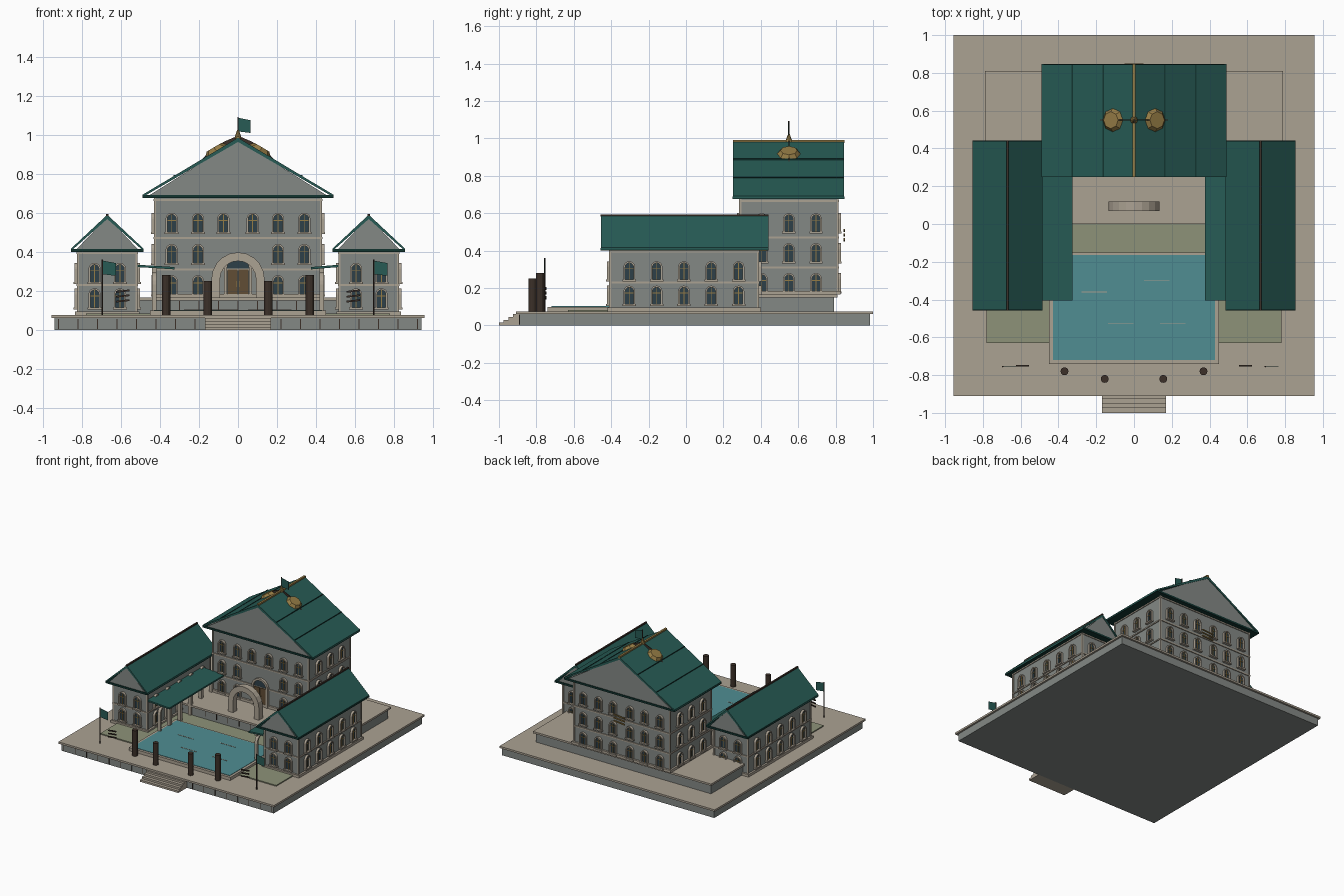
import bpy, bmesh, math
from mathutils import Matrix

if "Cube" in bpy.data.objects:
    bpy.data.objects.remove(bpy.data.objects["Cube"])

def mat(name, r, g, b):
    m = bpy.data.materials.new(name)
    m.diffuse_color = (r, g, b, 1)
    m.use_nodes = True
    m.node_tree.nodes["Principled BSDF"].inputs["Base Color"].default_value = m.diffuse_color
    return m

WALL = mat("wall_grey", .23, .25, .235)
STONE = mat("tan_stone", .41, .36, .29)
ROOF = mat("roof_green", .02, .105, .09)
TRIM = mat("dark_green", .006, .035, .03)
WATER = mat("water", .08, .27, .29)
LAWN = mat("lawn", .27, .29, .19)
GOLD = mat("gold", .30, .20, .06)
GLASS = mat("glass", .026, .05, .065)
WOOD = mat("door_wood", .12, .075, .035)
DARK = mat("dark_wood", .045, .03, .022)

def obj(name, mesh, loc=(0, 0, 0), rot=(0, 0, 0)):
    o = bpy.data.objects.new(name, mesh)
    o.location, o.rotation_euler = loc, rot
    bpy.context.collection.objects.link(o)
    return o

def extrude_mesh(name, pieces):
    """Each piece: (x-z outline, y0, y1, material)."""
    me, bm, mats = bpy.data.meshes.new(name), bmesh.new(), []
    for pts, y0, y1, m in pieces:
        if m not in mats:
            mats.append(m)
            me.materials.append(m)
        a = [bm.verts.new((x, y0, z)) for x, z in pts]
        b = [bm.verts.new((x, y1, z)) for x, z in pts]
        fs = [bm.faces.new(a), bm.faces.new(b[::-1])]
        for i in range(len(a)):
            j = (i + 1) % len(a)
            fs.append(bm.faces.new((a[i], b[i], b[j], a[j])))
        for f in fs:
            f.material_index = mats.index(m)
    bmesh.ops.recalc_face_normals(bm, faces=bm.faces)
    bm.to_mesh(me)
    bm.free()
    return me

def rect(x0, x1, z0, z1):
    return [(x0, z0), (x0, z1), (x1, z1), (x1, z0)]

def box(name, x0, x1, y0, y1, z0, z1, m):
    return obj(name, extrude_mesh(name, [(rect(x0, x1, z0, z1), y0, y1, m)]))

def arch(w, h, z=0, n=10):
    r = w / 2
    arc = [(-r * math.cos(math.pi * i / n), z + h - r + r * math.sin(math.pi * i / n)) for i in range(n + 1)]
    return [(-r, z)] + arc + [(r, z)]

def arch_band(w, h, t, z=0):
    return arch(w, h, z) + arch(w - 2 * t, h - t, z)[::-1]

def cyl(name, loc, h, r, m, r2=None, n=12, rot=(0, 0, 0)):
    me, bm = bpy.data.meshes.new(name), bmesh.new()
    bmesh.ops.create_cone(bm, cap_ends=True, segments=n, radius1=r, radius2=r if r2 is None else r2,
                          depth=h, matrix=Matrix.Translation((0, 0, h / 2)))
    bm.to_mesh(me)
    bm.free()
    me.materials.append(m)
    return obj(name, me, loc, rot)

# Base, steps, lawn and pool
box("base", -.94, .94, -.89, .985, 0, .06, WALL)
box("base_cap", -.955, .955, -.91, 1, .06, .075, STONE)
for i in range(4):
    box("front_step", -.17, .17, -1 + i * .025, -.88, i * .015, (i + 1) * .015, STONE)
for i in range(8):
    for s in (-1, 1):
        x = s * (.22 + i * .1)
        if abs(x) < .93:
            box("base_joint", x - .002, x + .002, -.892, -.88, .005, .055, DARK)
box("lawn", -.78, .78, -.63, .01, .07, .083, LAWN)
box("pool_rim", -.45, .45, -.74, -.15, .07, .1, STONE)
box("pool_water", -.43, .43, -.72, -.165, .09, .103, WATER)
for x, y in ((-.21, -.36), (-.07, -.525), (.205, -.525), (.12, -.3)):
    box("ripple", x - .068, x + .068, y - .002, y + .002, .1, .105, STONE)

# Raised terrace
box("terrace", -.775, .775, .015, .79, .07, .15, WALL)
box("terrace_cap", -.79, .79, 0, .81, .15, .165, STONE)
for i in range(-3, 4):
    box("terrace_joint", i * .1 - .002, i * .1 + .002, .012, .03, .1, .148, DARK)

# Shared arched window, facing -y, centred on its own origin
window = extrude_mesh("window", [
    (arch_band(.062, .1, .009, -.05), -.018, .005, STONE),
    (arch(.046, .092, -.05), -.004, .004, GLASS),
    (rect(-.002, .002, -.05, .04), -.009, 0, GOLD),
    (rect(-.022, .022, .008, .012), -.008, 0, GOLD),
    (rect(-.036, .036, -.058, -.048), -.022, .005, STONE)])
FACING = {"front": 0, "back": math.pi, "right": math.pi / 2, "left": -math.pi / 2}

def windows(side, wall, along, rows, skip=()):
    for z in rows:
        for a in along:
            if (round(abs(a), 3), z) not in skip:
                loc = (a, wall, z) if side in ("front", "back") else (wall, a, z)
                obj("window_" + side, window, loc, (0, 0, FACING[side]))

def building(name, x0, x1, y0, y1, z0, z1, bands):
    box(name + "_walls", x0, x1, y0, y1, z0, z1, WALL)
    box(name + "_foot", x0 - .015, x1 + .015, y0 - .015, y1 + .015, z0, z0 + .02, STONE)
    for z in bands:
        box(name + "_band", x0 - .007, x1 + .007, y0 - .007, y1 + .007, z - .005, z + .005, STONE)
    for x in (x0, x1):
        for y in (y0, y1):
            box(name + "_corner", x - .006, x + .006, y - .006, y + .006, z0, z1, STONE)

def gable_roof(name, xc, hw, y0, y1, ze, zr):
    t = .022
    slope = [(xc - hw, ze), (xc - hw, ze + .012), (xc, zr), (xc + hw, ze + .012), (xc + hw, ze), (xc, zr - t)]
    obj(name, extrude_mesh(name, [
        (slope, y0, y1, ROOF),
        (rect(xc - hw, xc + hw, ze - .005, ze + .01), y0 - .002, y1 + .002, TRIM),
        ([(xc - hw + .02, ze), (xc, zr - .012), (xc + hw - .02, ze)], y0 + .004, y1 - .004, WALL)]))

# Main building
building("main", -.425, .425, .29, .81, .165, .68, (.31, .47, .665))
gable_roof("main_roof", 0, .49, .25, .845, .68, .985)
rows, cols = (.23, .39, .55), [s * x for x in (.075, .205, .34) for s in (-1, 1)]
windows("front", .29, cols, rows, {(.075, .23), (.075, .39)})
windows("back", .81, cols, rows)
windows("right", .425, (.405, .55, .695), rows)
windows("left", -.425, (.405, .55, .695), rows)

# Main roof seams, ridge, medallions, finial
k = (.985 - .692) / .49
for s in (-1, 1):
    for x in (.163, .327):
        z = .985 - x * k
        box("roof_seam", s * x - .003, s * x + .003, .252, .843, z - .01, z + .004, TRIM)
    cyl("roof_medallion", (s * .11, .55, .985 - .11 * k - .005), .025, .066, GOLD, .045, 8, (0, s * math.atan(k), 0))
box("main_ridge", -.008, .008, .25, .847, .975, .992, GOLD)
hoop = [(-.18, .985 - .18 * k), (-.14, .925), (-.07, .965), (0, .995), (.07, .965), (.14, .925),
        (.18, .985 - .18 * k), (0, .97)]
obj("roof_brace", extrude_mesh("roof_brace", [(hoop, .547, .553, DARK)]))
cyl("finial", (0, .55, .98), .045, .02, GOLD, .004, 8)

def flag(x, y, z0, z1, w):
    cyl("flag_pole", (x, y, z0), z1 - z0, .004, DARK, n=6)
    pts = [(x, z1 - .005), (x + w, z1 - .018), (x + w, z1 - .083), (x, z1 - .075)]
    obj("flag", extrude_mesh("flag", [(pts, y - .001, y + .001, ROOF)]))

flag(0, .55, .98, 1.092, .065)

# Doorway and free-standing terrace arch
obj("doorway", extrude_mesh("doorway", [
    (arch_band(.145, .22, .016, .165), -.02, .01, STONE),
    (arch(.115, .205, .165), -.006, .005, GLASS),
    (rect(-.054, -.002, .165, .31), -.012, .005, WOOD),
    (rect(.002, .054, .165, .31), -.012, .005, WOOD),
    (rect(-.008, -.004, .22, .25), -.018, 0, GOLD),
    (rect(.004, .008, .22, .25), -.018, 0, GOLD)]), (0, .29, 0))
obj("terrace_arch", extrude_mesh("terrace_arch", [(arch_band(.272, .232, .044, .165), .07, .12, STONE)]))

# Side wings with lean-to arcades
for s, edge in ((-1, .325), (1, .375)):
    xc = s * .67
    building("wing", xc - .15, xc + .15, -.405, .385, .075, .41, (.23, .395))
    gable_roof("wing_roof", xc, .185, -.455, .44, .405, .59)
    box("wing_ridge", xc - .006, xc + .006, -.457, .442, .583, .594, DARK)
    wr = (.163, .293)
    windows("front", -.405, (xc - .065, xc + .065), wr)
    windows("back", .385, (xc - .065, xc + .065), wr)
    ys = [-.303 + i * .146 for i in range(5)]
    windows("right", xc + .15, ys, wr)
    windows("left", xc - .15, ys, wr)
    lean = [(s * .52, .322), (s * .52, .334), (s * edge, .322), (s * edge, .31)]
    obj("arcade_roof", extrude_mesh("arcade_roof", [(lean, -.405, .29, ROOF)]))
    box("arcade_beam", s * .43 - .012, s * .43 + .012, -.39, .285, .295, .318, STONE)
    ring = extrude_mesh("arcade_arch", [(arch_band(.135, .22, .014, .08), -.012, .012, STONE)])
    for i in range(5):
        obj("arcade_arch", ring, (s * .43, -.32 + i * .133, 0), (0, 0, math.pi / 2))
    flag(s * .695, -.755, .075, .36, .07)

# Small slatted signs: two in front, one on the back
for x, y, z, w in ((-.59, -.75, .14, .035), (.59, -.75, .14, .035), (0, .845, .45, .05)):
    for i in range(3):
        pts = [(x - w, z + i * .025), (x - w, z + i * .025 + .009), (x + w, z + i * .025 + .017), (x + w, z + i * .025 + .008)]
        obj("sign_slat", extrude_mesh("sign_slat", [(pts, y - .004, y + .004, GOLD if y > 0 else DARK)]))

# Forecourt posts
for s in (-1, 1):
    for x, y, h in ((.368, -.78, .205), (.155, -.82, .175)):
        cyl("forecourt_post", (s * x, y, .075), h, .021, DARK)
